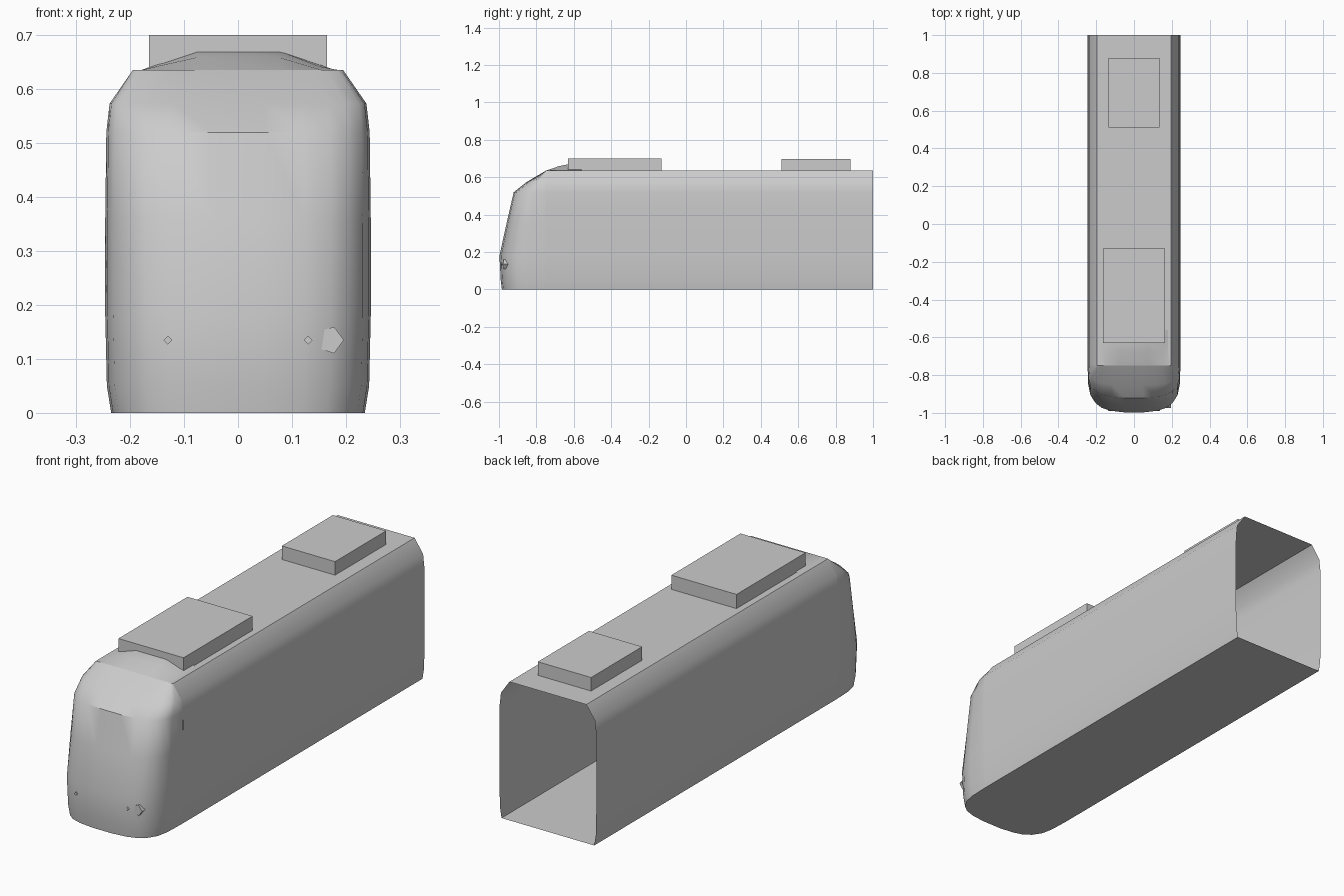
import bpy
import math

cube = bpy.data.objects.get("Cube")
if cube:
    bpy.data.objects.remove(cube, do_unlink=True)

grey = bpy.data.materials.new("plain_grey")
grey.use_nodes = True
color = (0.6, 0.6, 0.6, 1)
grey.diffuse_color = color
grey.node_tree.nodes["Principled BSDF"].inputs["Base Color"].default_value = color


def make(name, verts, faces, smooth=False):
    mesh = bpy.data.meshes.new(name)
    mesh.from_pydata(verts, [], faces)
    mesh.materials.append(grey)
    obj = bpy.data.objects.new(name, mesh)
    bpy.context.collection.objects.link(obj)
    bpy.ops.object.select_all(action="DESELECT")
    obj.select_set(True)
    bpy.context.view_layer.objects.active = obj
    bpy.ops.object.mode_set(mode="EDIT")
    bpy.ops.mesh.select_all(action="SELECT")
    bpy.ops.mesh.remove_doubles(threshold=0.0005)
    bpy.ops.mesh.normals_make_consistent(inside=False)
    bpy.ops.object.mode_set(mode="OBJECT")
    if smooth:
        bpy.ops.object.shade_smooth_by_angle(angle=math.radians(38))
    return obj


def loft(rows, closed=False):
    """Join rows of equal point count with quads."""
    n = len(rows[0])
    faces = []
    for r in range(len(rows) - 1):
        for i in range(n if closed else n - 1):
            j = (i + 1) % n
            faces.append((r * n + i, r * n + j, (r + 1) * n + j, (r + 1) * n + i))
    return [p for row in rows for p in row], faces


def mirrored(half):
    """Complete a half outline that runs from +x towards the middle."""
    return half + [(-p[0], *p[1:]) for p in reversed(half)]


def box(name, half_x, y0, y1, z0, z1):
    ring = [(half_x, y0), (half_x, y1), (-half_x, y1), (-half_x, y0)]
    verts, faces = loft([[(x, y, z) for x, y in ring] for z in (z0, z1)], True)
    make(name, verts, faces + [(0, 1, 2, 3), (4, 5, 6, 7)])


# Body tube with floor and roof, open at the rear
SEAM = -0.75
section = [(0.235, 0), (0.243, 0.05), (0.246, 0.18), (0.246, 0.45),
           (0.244, 0.52), (0.238, 0.573), (0.195, 0.635)]
ring = mirrored(section)
make("body_shell", *loft([[(x, y, z) for x, z in ring] for y in (SEAM, 1)], True), smooth=True)

# Rounded nose: the same plan curve scaled by width and depth at each height
plan = [(1, 0), (0.985, 0.4), (0.94, 0.62), (0.83, 0.79), (0.7, 0.89),
        (0.5, 0.955), (0.2, 0.99)]
levels = [(0, 0.235, 0.237), (0.05, 0.243, 0.243), (0.18, 0.246, 0.25),
          (0.36, 0.246, 0.21), (0.52, 0.244, 0.173), (0.573, 0.238, 0.105),
          (0.635, 0.195, 0)]
rows = [mirrored([(w * u, SEAM - d * v, z) for u, v in plan]) for z, w, d in levels]
verts, faces = loft(rows)
make("nose", verts, faces + [tuple(range(len(rows[0])))], smooth=True)

# Sloped fairing leading up to the front roof unit
fairing = []
for y, rise, spread in [(SEAM, 0, 1.04), (-0.68, 0.024, 1), (-0.62, 0.036, 1), (-0.56, 0.037, 1)]:
    half = [(0.18, 0), (0.15, 0.3), (0.075, 1)]
    fairing.append(mirrored([(x * spread, y, 0.635 + rise * h) for x, h in half]))
make("roof_fairing", *loft(fairing), smooth=True)

# Roof units
box("front_roof_unit", 0.165, -0.63, -0.13, 0.635, 0.7)
box("rear_roof_unit", 0.135, 0.51, 0.88, 0.635, 0.697)


# Lamp and small studs on the nose
def stud(name, x, z, radius, sides, front, back):
    rings = []
    for y in (back, front):
        rings.append([(x + radius * math.cos(math.tau * i / sides), y,
                       z + radius * math.sin(math.tau * i / sides)) for i in range(sides)])
    verts, faces = loft(rings, True)
    make(name, verts, faces + [tuple(range(sides)), tuple(range(sides, 2 * sides))])


stud("left_lamp", 0.17, 0.135, 0.026, 5, -0.975, -0.93)
for side, x in (("left", 0.13), ("right", -0.13)):
    stud(side + "_stud", x, 0.135, 0.008, 4, -0.99, -0.96)
